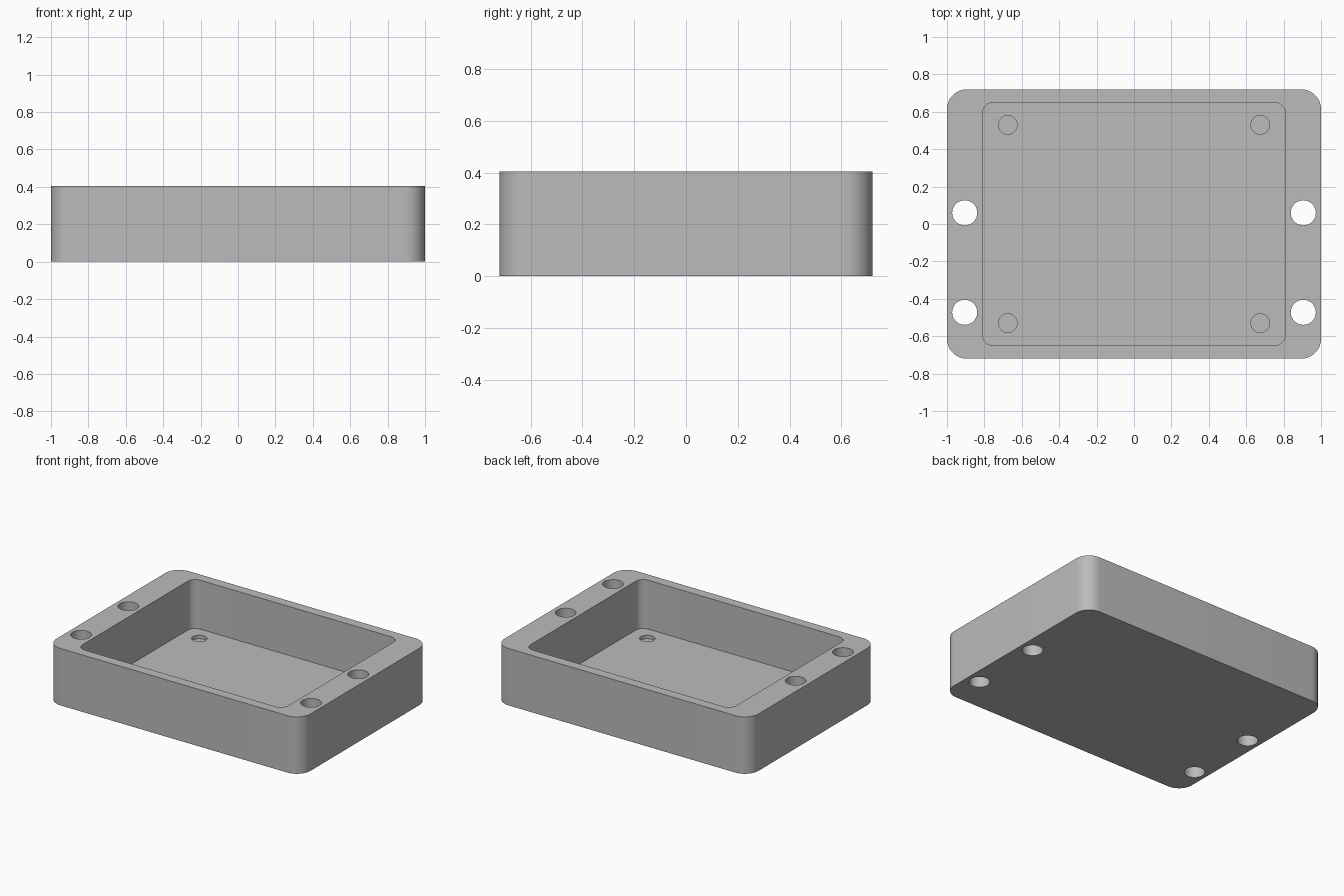
import bpy
import bmesh
import math

if "Cube" in bpy.data.objects:
    bpy.data.objects.remove(bpy.data.objects["Cube"], do_unlink=True)

HEIGHT = 0.405
FLOOR = 0.057

grey = bpy.data.materials.new("plain grey")
grey.use_nodes = True
colour = (0.5, 0.5, 0.5, 1)
grey.diffuse_color = colour
grey.node_tree.nodes["Principled BSDF"].inputs["Base Color"].default_value = colour


def rounded_outline(half_x, half_y, radius, steps=12):
    """Counter-clockwise rectangle outline with rounded corners."""
    points = []
    for i, (sx, sy) in enumerate([(1, 1), (-1, 1), (-1, -1), (1, -1)]):
        for k in range(steps + 1):
            a = math.pi / 2 * (i + k / steps)
            points.append((sx * (half_x - radius) + radius * math.cos(a),
                           sy * (half_y - radius) + radius * math.sin(a)))
    return points


def circle_outline(x, y, radius, sides=48):
    return [(x + radius * math.cos(math.tau * k / sides),
             y + radius * math.sin(math.tau * k / sides)) for k in range(sides)]


def prism(name, outlines, bottom, top):
    """Extrude each outline from bottom to top, in one object."""
    bm = bmesh.new()
    for outline in outlines:
        face = bm.faces.new([bm.verts.new((x, y, bottom)) for x, y in outline])
        extruded = bmesh.ops.extrude_face_region(bm, geom=[face])["geom"]
        verts = [v for v in extruded if isinstance(v, bmesh.types.BMVert)]
        bmesh.ops.translate(bm, verts=verts, vec=(0, 0, top - bottom))
    bmesh.ops.recalc_face_normals(bm, faces=bm.faces)
    mesh = bpy.data.meshes.new(name)
    bm.to_mesh(mesh)
    bm.free()
    mesh.materials.append(grey)
    obj = bpy.data.objects.new(name, mesh)
    bpy.context.collection.objects.link(obj)
    return obj


# Solid block with rounded corners
tray = prism("tray_body", [rounded_outline(1, 0.72, 0.107)], 0, HEIGHT)

# Main pocket, through holes in the side rims, shallow recesses in the floor
pocket = [rounded_outline(0.81, 0.65, 0.06)]
rim_holes = [circle_outline(s * 0.905, y, 0.067) for s in (-1, 1) for y in (0.06, -0.472)]
recesses = [circle_outline(sx * 0.675, sy * 0.53, 0.05) for sx in (-1, 1) for sy in (-1, 1)]
cutters = [
    prism("pocket_cutter", pocket, FLOOR, HEIGHT + 0.1),
    prism("rim_hole_cutter", rim_holes, -0.1, HEIGHT + 0.1),
    prism("floor_recess_cutter", recesses, FLOOR - 0.025, FLOOR + 0.1),
]

bpy.ops.object.select_all(action="DESELECT")
tray.select_set(True)
bpy.context.view_layer.objects.active = tray
for cutter in cutters:
    cut = tray.modifiers.new(cutter.name, "BOOLEAN")
    cut.operation = "DIFFERENCE"
    cut.solver = "EXACT"
    cut.object = cutter
    bpy.ops.object.modifier_apply(modifier=cut.name)
    bpy.data.objects.remove(cutter, do_unlink=True)

# Smooth round walls, crisp rims
bpy.ops.object.shade_smooth_by_angle(angle=math.radians(30))
